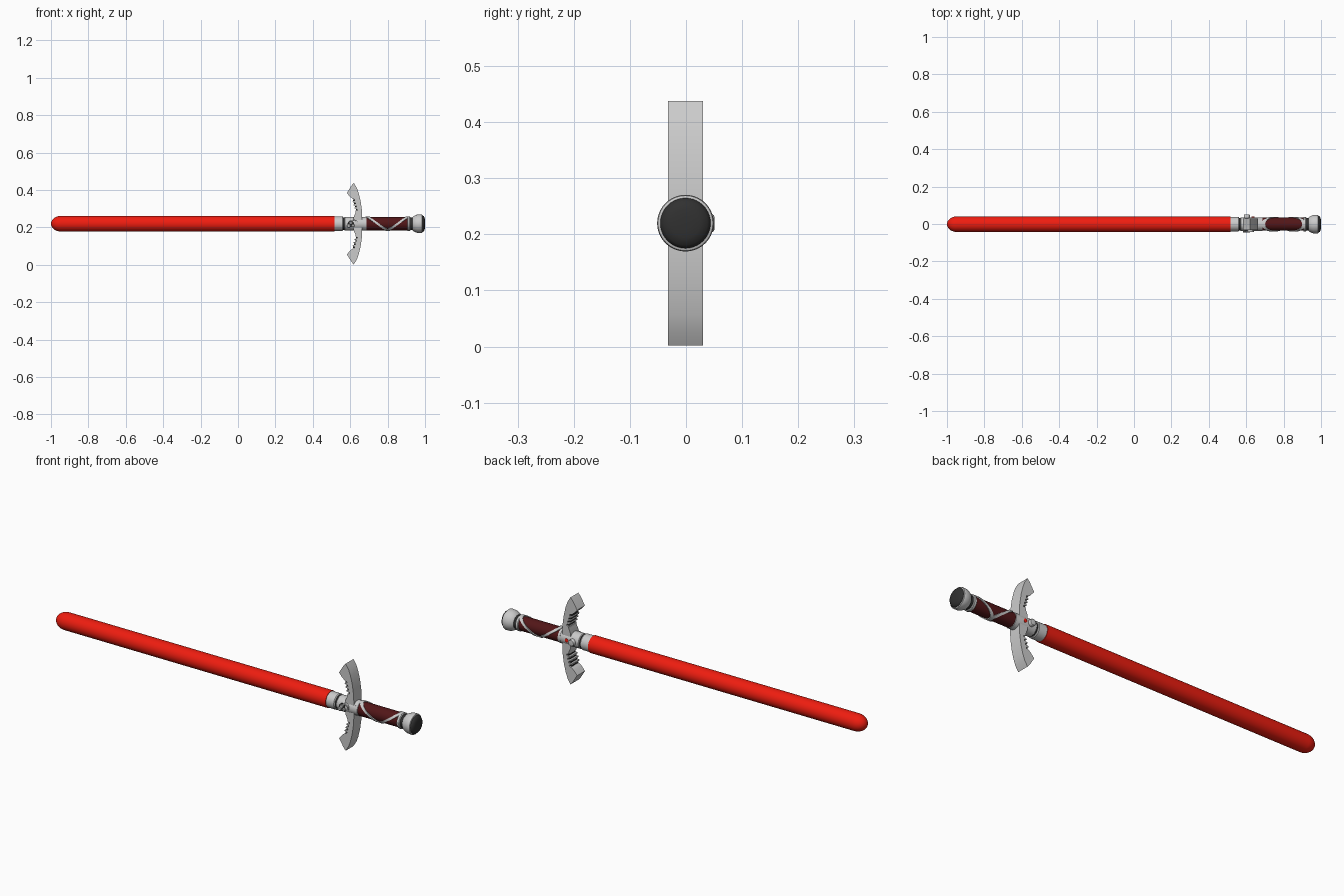
import bpy, bmesh
from math import sin, cos, pi, radians

if "Cube" in bpy.data.objects:
    bpy.data.objects.remove(bpy.data.objects["Cube"])

CY, CZ = -0.001, 0.22   # long axis of the sword


def material(name, r, g, b):
    m = bpy.data.materials.new(name)
    m.diffuse_color = (r, g, b, 1)
    m.use_nodes = True
    m.node_tree.nodes["Principled BSDF"].inputs["Base Color"].default_value = m.diffuse_color
    return m


RED = material("bright_red", 0.86, 0.012, 0.005)
WINE = material("dark_red", 0.085, 0.008, 0.009)
BLACK = material("black", 0.03, 0.03, 0.03)


def finish(name, bm, mat=None):
    bmesh.ops.recalc_face_normals(bm, faces=bm.faces)
    me = bpy.data.meshes.new(name)
    bm.to_mesh(me)
    bm.free()
    me.shade_smooth()
    me.set_sharp_from_angle(angle=radians(35))
    ob = bpy.data.objects.new(name, me)
    bpy.context.collection.objects.link(ob)
    if mat:
        me.materials.append(mat)
    return ob


def lathe(name, profile, mat=None, origin=(0, CY, CZ), axis="X", n=40):
    """Revolve (distance along axis, radius) points, capping both ends."""
    bm = bmesh.new()
    rings = []
    for d, r in profile:
        ring = []
        for i in range(n):
            a, b = r * cos(2 * pi * i / n), r * sin(2 * pi * i / n)
            p = (d, a, b) if axis == "X" else (a, d, b)
            ring.append(bm.verts.new([p[k] + origin[k] for k in range(3)]))
        rings.append(ring)
    for a, b in zip(rings, rings[1:]):
        for i in range(n):
            j = (i + 1) % n
            bm.faces.new((a[i], a[j], b[j], b[i]))
    bm.faces.new(rings[0])
    bm.faces.new(rings[-1])
    return finish(name, bm, mat)


def extrude_y(name, outline, y0, y1, mat=None):
    """Extrude an outline in the xz plane through y."""
    bm = bmesh.new()
    face = bm.faces.new([bm.verts.new((x, y0, z)) for x, z in outline])
    out = bmesh.ops.extrude_face_region(bm, geom=[face])
    moved = [v for v in out["geom"] if isinstance(v, bmesh.types.BMVert)]
    bmesh.ops.translate(bm, verts=moved, vec=(0, y1 - y0, 0))
    return finish(name, bm, mat)


def slanted_band(name, x_top, x_bottom, width=0.019, r0=0.032, r1=0.0395, n=48):
    """Band wrapped around the grip on a tilted plane."""
    bm = bmesh.new()
    mid, amp = (x_top + x_bottom) / 2, (x_top - x_bottom) / 2
    rings = []
    for i in range(n):
        t = 2 * pi * i / n
        x = mid + amp * sin(t)
        rings.append([bm.verts.new((x + dx * width / 2, CY + r * cos(t), CZ + r * sin(t)))
                      for dx, r in ((-1, r0), (-1, r1), (1, r1), (1, r0))])
    for i in range(n):
        a, b = rings[i], rings[(i + 1) % n]
        for k in range(4):
            m = (k + 1) % 4
            bm.faces.new((a[k], a[m], b[m], b[k]))
    return finish(name, bm)


# Blade: long tube with a rounded tip
TIP, R = 0.055, 0.042
tip = [(-1 + TIP * (1 - cos(a)), R * sin(a)) for a in [pi / 2 * i / 9 for i in range(1, 10)]]
lathe("blade", [(-1, 0.002)] + tip + [(0.515, R)], RED)

# Collar, dark groove and hub
lathe("blade_collar", [(0.508, 0.036), (0.51, 0.039), (0.558, 0.039), (0.562, 0.036)])
lathe("collar_groove", [(0.555, 0.033), (0.572, 0.033)], BLACK)
lathe("hub", [(0.569, 0.034), (0.572, 0.037), (0.655, 0.037), (0.675, 0.036), (0.678, 0.033)])

# Crossguard: curved, toothed on the blade side, same above and below the axis
outer = [(0.664, 0.03), (0.663, 0.07), (0.655, 0.125), (0.645, 0.165), (0.635, 0.192), (0.619, 0.218)]
inner = [(0.606, 0.203), (0.582, 0.164), (0.600, 0.143), (0.612, 0.134)]
for i in range(4):
    x, h = 0.612 + 0.005 * i, 0.130 - 0.017 * i
    inner += [(x + 0.012, h), (x + 0.014, h - 0.007), (x + 0.001, h - 0.010), (x + 0.002, h - 0.015)]
inner += [(0.628, 0.058), (0.618, 0.035)]
half = outer + inner
outline = [(x, CZ + h) for x, h in half] + [(x, CZ - h) for x, h in reversed(half)]
extrude_y("crossguard", outline, -0.032, 0.030)

# Dark inserts between the guard teeth
for side in (1, -1):
    for i in range(4):
        x, h = 0.615 + 0.005 * i, 0.1265 - 0.017 * i
        pts = [(x, h + 0.003), (x + 0.014, h + 0.003), (x + 0.014, h - 0.004), (x, h - 0.004)]
        extrude_y("guard_insert", [(a, CZ + side * b) for a, b in pts], -0.026, 0.024, BLACK)

# Grip with slanted bands
lathe("grip", [(0.672, 0.035), (0.918, 0.035)], WINE)
lathe("grip_front_ring", [(0.672, 0.034), (0.674, 0.037), (0.686, 0.037), (0.688, 0.034)])
slanted_band("grip_band_guard_end", 0.692, 0.800)
slanted_band("grip_band_pommel_end", 0.908, 0.800)

# Rings between the grip and the pommel
lathe("grip_end_ring", [(0.905, 0.036), (0.908, 0.039), (0.918, 0.039), (0.921, 0.036)])
lathe("pommel_neck", [(0.918, 0.033), (0.945, 0.033)], BLACK)

# Pommel and its dark domed cap
lathe("pommel", [(0.933, 0.034), (0.938, 0.040), (0.950, 0.046), (0.960, 0.0495),
                 (0.978, 0.0505), (0.984, 0.049), (0.986, 0.045)])
lathe("pommel_cap", [(0.982, 0.0455), (0.988, 0.0445), (0.995, 0.039), (0.999, 0.026), (1.0, 0.010)], BLACK)

# Buttons on the back of the hub
lathe("back_button", [(0.030, 0.016), (0.047, 0.016), (0.050, 0.014), (0.051, 0.008)],
      origin=(0.603, 0, CZ), axis="Y", n=24)
lathe("red_button", [(0.025, 0.009), (0.038, 0.009), (0.040, 0.006)],
      RED, origin=(0.636, 0, CZ), axis="Y", n=20)

# Ornament on the front of the hub: dark plate, studs and a curved clip
lathe("front_plate", [(-0.030, 0.017), (-0.039, 0.017), (-0.040, 0.015)],
      BLACK, origin=(0.603, 0, CZ), axis="Y", n=24)
for x, z, r in ((0.592, -0.012, 0.010), (0.615, -0.010, 0.008), (0.603, 0.004, 0.009)):
    lathe("front_stud", [(-0.028, r), (-0.042, r), (-0.045, r * 0.7)],
          origin=(x, 0, CZ + z), axis="Y", n=20)
arc = [radians(-20 + 20 * i) for i in range(9)]
clip = [(0.622 + 0.020 * cos(a), CZ + 0.002 + 0.020 * sin(a)) for a in arc]
clip += [(0.622 + 0.013 * cos(a), CZ + 0.002 + 0.013 * sin(a)) for a in reversed(arc)]
extrude_y("front_clip", clip, -0.044, -0.028)
